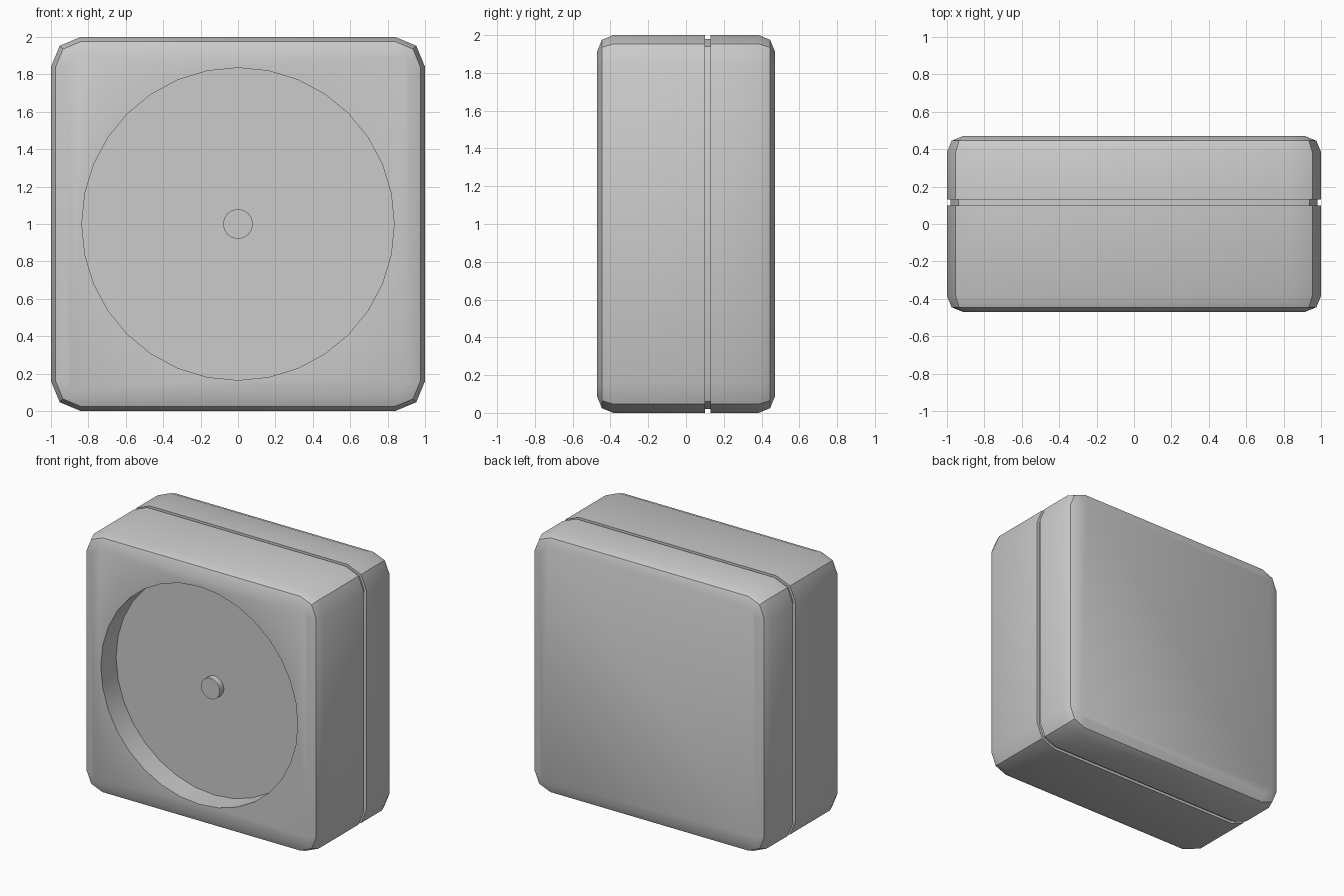
import bpy, bmesh, math
from mathutils import Matrix

cube = bpy.data.objects.get("Cube")
if cube:
    bpy.data.objects.remove(cube, do_unlink=True)

grey = bpy.data.materials.new("plain grey")
grey.use_nodes = True
colour = (0.6, 0.6, 0.6, 1)
grey.diffuse_color = colour
grey.node_tree.nodes["Principled BSDF"].inputs["Base Color"].default_value = colour

CORNER, EDGE = 0.16, 0.085      # radii of the outline corners and the rim bevels
DEPTH = 0.47
GROOVE = (0.10, 0.13)


def finish(bm, name):
    bmesh.ops.recalc_face_normals(bm, faces=bm.faces)
    mesh = bpy.data.meshes.new(name)
    bm.to_mesh(mesh)
    bm.free()
    mesh.materials.append(grey)
    obj = bpy.data.objects.new(name, mesh)
    bpy.context.collection.objects.link(obj)
    return obj


def outline(bm, y, inset):
    """Rounded square ring at depth y, two segments per corner."""
    centre, radius = 1 - CORNER, CORNER - inset
    ring = []
    for q in range(4):
        mid = math.radians(45 + 90 * q)
        cx = math.copysign(centre, math.cos(mid))
        cz = math.copysign(centre, math.sin(mid))
        for step in (-1, 0, 1):
            a = mid + step * math.pi / 4
            ring.append(bm.verts.new((cx + radius * math.cos(a), y, 1 + cz + radius * math.sin(a))))
    return ring


def cylinder(name, radius, y0, y1, sides):
    bm = bmesh.new()
    place = Matrix.Translation((0, (y0 + y1) / 2, 1)) @ Matrix.Rotation(math.pi / 2, 4, 'X')
    bmesh.ops.create_cone(bm, cap_ends=True, segments=sides, radius1=radius,
                          radius2=radius, depth=abs(y1 - y0), matrix=place)
    return finish(bm, name)


def smooth(obj):
    bpy.ops.object.select_all(action='DESELECT')
    obj.select_set(True)
    bpy.context.view_layer.objects.active = obj
    bpy.ops.object.shade_smooth_by_angle(angle=math.radians(30))


# Case: bevelled rings lofted from front to back, with a groove around the sides
k = EDGE * (1 - math.sqrt(0.5))
rim = [(DEPTH, EDGE), (DEPTH - k, k), (DEPTH - EDGE, 0)]
g0, g1 = GROOVE
profile = [(-y, i) for y, i in rim]
profile += [(g0, 0), (g0, 0.02), (g1, 0.02), (g1, 0)]
profile += rim[::-1]
bm = bmesh.new()
rings = [outline(bm, y, inset) for y, inset in profile]
for a, b in zip(rings, rings[1:]):
    for i in range(len(a)):
        j = (i + 1) % len(a)
        bm.faces.new((a[i], a[j], b[j], b[i]))
bm.faces.new(rings[0])
bm.faces.new(rings[-1])
case = finish(bm, "case")

# Round recess in the front
cutter = cylinder("recess_cutter", 0.835, -0.7, -0.285, 32)
cut = case.modifiers.new("recess", 'BOOLEAN')
cut.operation = 'DIFFERENCE'
cut.solver = 'EXACT'
cut.object = cutter
bpy.context.view_layer.objects.active = case
bpy.ops.object.modifier_apply(modifier=cut.name)
bpy.data.objects.remove(cutter, do_unlink=True)
smooth(case)

# Small button in the middle of the recess
smooth(cylinder("centre_button", 0.08, -0.335, -0.28, 16))
